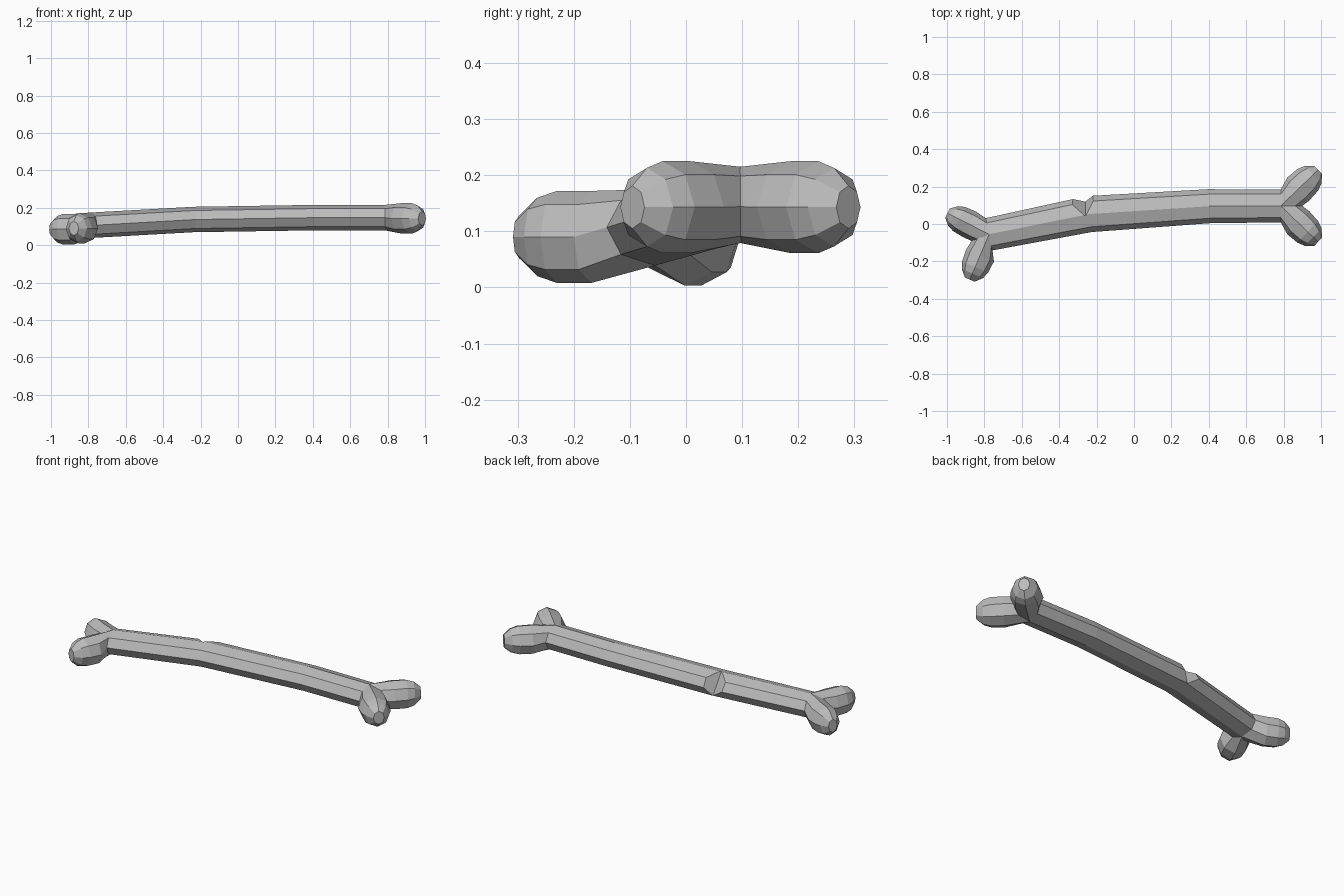
import bpy
import bmesh
from math import sin, cos, pi, radians
from mathutils import Vector

if "Cube" in bpy.data.objects:
    bpy.data.objects.remove(bpy.data.objects["Cube"])

SIDES = 8
grey = bpy.data.materials.new("bone grey")
grey.use_nodes = True
colour = (0.5, 0.5, 0.5, 1)
grey.diffuse_color = colour
grey.node_tree.nodes["Principled BSDF"].inputs["Base Color"].default_value = colour


def make_object(name, bm):
    bmesh.ops.recalc_face_normals(bm, faces=bm.faces)
    mesh = bpy.data.meshes.new(name)
    bm.to_mesh(mesh)
    bm.free()
    mesh.materials.append(grey)
    obj = bpy.data.objects.new(name, mesh)
    bpy.context.collection.objects.link(obj)
    return obj


def loft(name, rings):
    """Skin octagonal rings given as (centre, heading, half width, half height)."""
    bm = bmesh.new()
    loops = []
    for centre, heading, width, height in rings:
        across = Vector((-sin(heading), cos(heading), 0))
        up = Vector((0, 0, 1))
        loops.append([bm.verts.new(Vector(centre)
                      + across * width * sin(2 * pi * i / SIDES)
                      + up * height * cos(2 * pi * i / SIDES))
                      for i in range(SIDES)])
    for a, b in zip(loops, loops[1:]):
        for i in range(SIDES):
            j = (i + 1) % SIDES
            bm.faces.new((a[i], a[j], b[j], b[i]))
    bm.faces.new(loops[0])
    bm.faces.new(loops[-1])
    return make_object(name, bm)


# Shaft, gently bent
LOW_END, HIGH_END = (-0.775, -0.055, 0.107), (0.785, 0.097, 0.147)
low_turn, high_turn = radians(12), 0
shaft = loft("shaft", [
    (LOW_END, low_turn, 0.088, 0.068),
    ((-0.24, 0.053, 0.137), radians(8), 0.097, 0.068),
    ((0.4, 0.095, 0.147), radians(3), 0.091, 0.068),
    (HIGH_END, high_turn, 0.088, 0.068),
])

# Chipped notch in the back of the shaft
bm = bmesh.new()
along = Vector((0, 0.555, -0.83))
outward = Vector((0, 0.83, 0.555))
floor = Vector((-0.26, 0.045, 0.2))
ends = []
for t in (-0.15, 0.3):
    base = floor + along * t
    ends.append([bm.verts.new(base),
                 bm.verts.new(base + outward * 0.12 + Vector((-0.22, 0, 0))),
                 bm.verts.new(base + outward * 0.12 + Vector((0.09, 0, 0)))])
bm.faces.new(ends[0])
bm.faces.new(ends[1])
for i in range(3):
    j = (i + 1) % 3
    bm.faces.new((ends[0][i], ends[0][j], ends[1][j], ends[1][i]))
cutter = make_object("notch_cutter", bm)
cutter.hide_render = True
cutter.hide_set(True)
cut = shaft.modifiers.new("notch", 'BOOLEAN')
cut.operation = 'DIFFERENCE'
cut.solver = 'EXACT'
cut.object = cutter


# Knuckles: each swells out of a shaft end and closes in a blunt tip
PROFILE = [(0.13, 0.085, 0.082), (0.2, 0.08, 0.082),
           (0.24, 0.065, 0.07), (0.277, 0.03, 0.038)]


def knuckle(name, start, turn, heading, scale, height):
    rings = [(start, turn, 0.088, 0.068)]
    for distance, width, tall in PROFILE:
        d = distance * scale
        centre = (start[0] + cos(heading) * d, start[1] + sin(heading) * d, height)
        rings.append((centre, heading, width * scale, tall))
    return loft(name, rings)


for side, label in ((1, "back"), (-1, "front")):
    knuckle("left_knuckle_" + label, HIGH_END, high_turn,
            side * radians(44), 1, 0.143)
knuckle("right_knuckle_back", LOW_END, low_turn + pi, radians(153), 0.9, 0.085)
knuckle("right_knuckle_front", LOW_END, low_turn + pi, radians(247), 0.95, 0.09)
